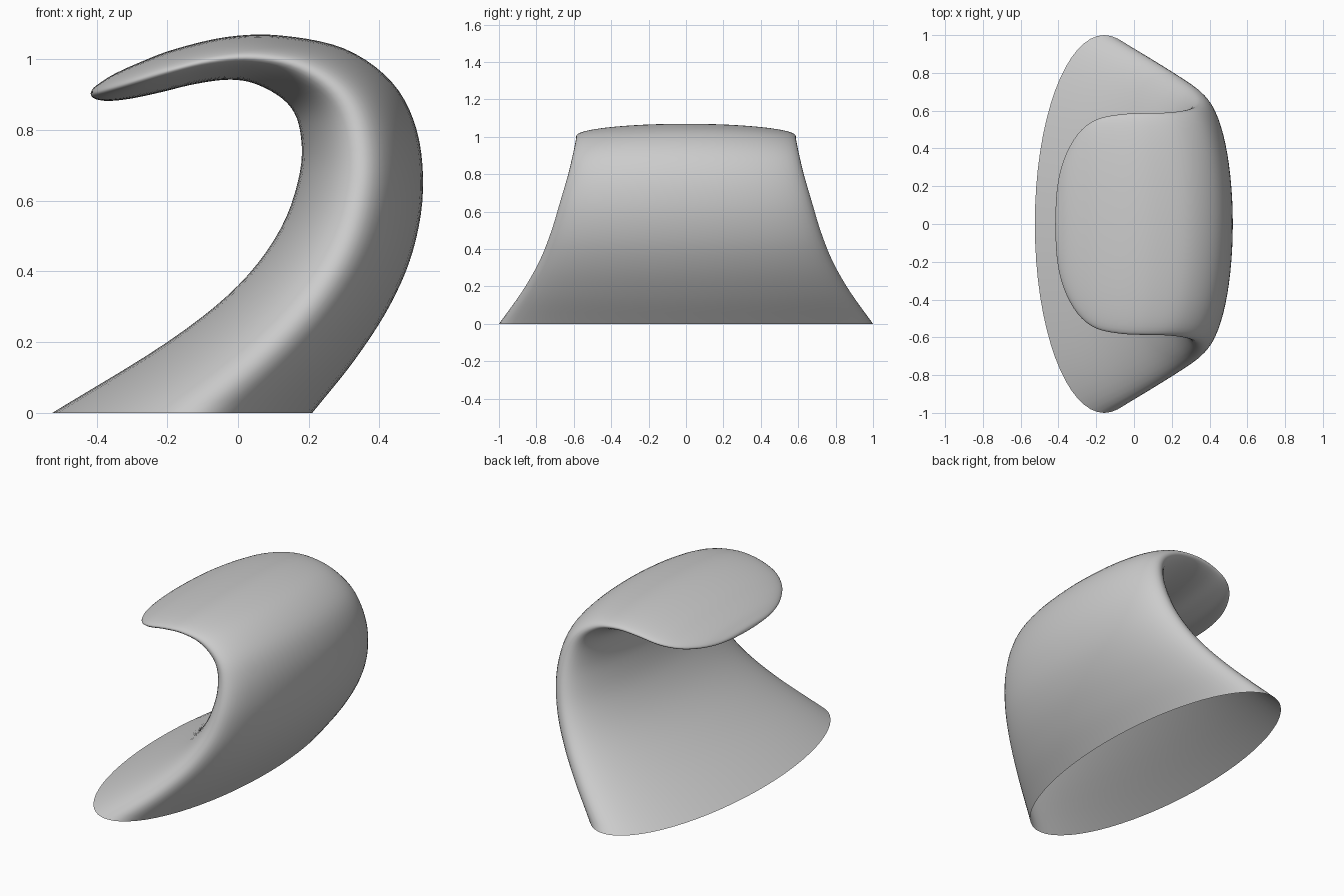
import bpy, bmesh, math
from mathutils import Vector

if "Cube" in bpy.data.objects:
    bpy.data.objects.remove(bpy.data.objects["Cube"])

# Stations along the hook: inner x, inner z, outer x, outer z, half width
STATIONS = [
    (-.525, 0, .21, 0, 1.0),
    (-.20, .20, .33, .15, .875),
    (0, .36, .43, .305, .785),
    (.12, .52, .495, .46, .722),
    (.175, .68, .523, .63, .672),
    (.175, .80, .505, .80, .63),
    (.14, .875, .435, .935, .605),
    (.06, .926, .30, 1.03, .59),
    (-.02, .942, .12, 1.067, .587),
    (-.12, .930, -.03, 1.063, .58),
    (-.22, .906, -.18, 1.028, .553),
    (-.30, .889, -.28, .99, .485),
    (-.36, .882, -.35, .958, .38),
    (-.395, .885, -.39, .933, .27),
    (-.412, .893, -.41, .917, .15),
    (-.417, .903, -.417, .903, 0),
]
SEGMENTS, STEPS = 64, 5


def spline(points, steps):
    """Catmull-Rom through the stations, with extrapolated ends."""
    p = [Vector(q) for q in points]
    p = [2 * p[0] - p[1]] + p + [2 * p[-1] - p[-2]]
    out = []
    for i in range(1, len(p) - 2):
        a, b, c, d = p[i - 1:i + 3]
        for k in range(steps):
            t = k / steps
            out.append(0.5 * (2 * b + (c - a) * t + (2 * a - 5 * b + 4 * c - d) * t * t
                              + (3 * b - a - 3 * c + d) * t ** 3))
    return out


# Curled hook: elliptical sections lofted along the path, open at the base
bm = bmesh.new()
rings = []
for ix, iz, ox, oz, w in spline(STATIONS, STEPS):
    mid = Vector(((ix + ox) / 2, 0, (iz + oz) / 2))
    half = Vector(((ox - ix) / 2, 0, (oz - iz) / 2))
    ring = []
    for k in range(SEGMENTS):
        a = math.tau * k / SEGMENTS
        ring.append(bm.verts.new(mid + half * math.cos(a) + Vector((0, w * math.sin(a), 0))))
    rings.append(ring)
for r0, r1 in zip(rings, rings[1:]):
    for k in range(SEGMENTS):
        n = (k + 1) % SEGMENTS
        bm.faces.new((r0[k], r0[n], r1[n], r1[k]))

# Rounded tip closing to a point
ix, iz, *_ = STATIONS[-1]
tip = bm.verts.new((ix, 0, iz))
for k in range(SEGMENTS):
    bm.faces.new((rings[-1][k], rings[-1][(k + 1) % SEGMENTS], tip))

for f in bm.faces:
    f.smooth = True
mesh = bpy.data.meshes.new("curled_hook")
bm.to_mesh(mesh)
bm.free()
hook = bpy.data.objects.new("curled_hook", mesh)
bpy.context.collection.objects.link(hook)
